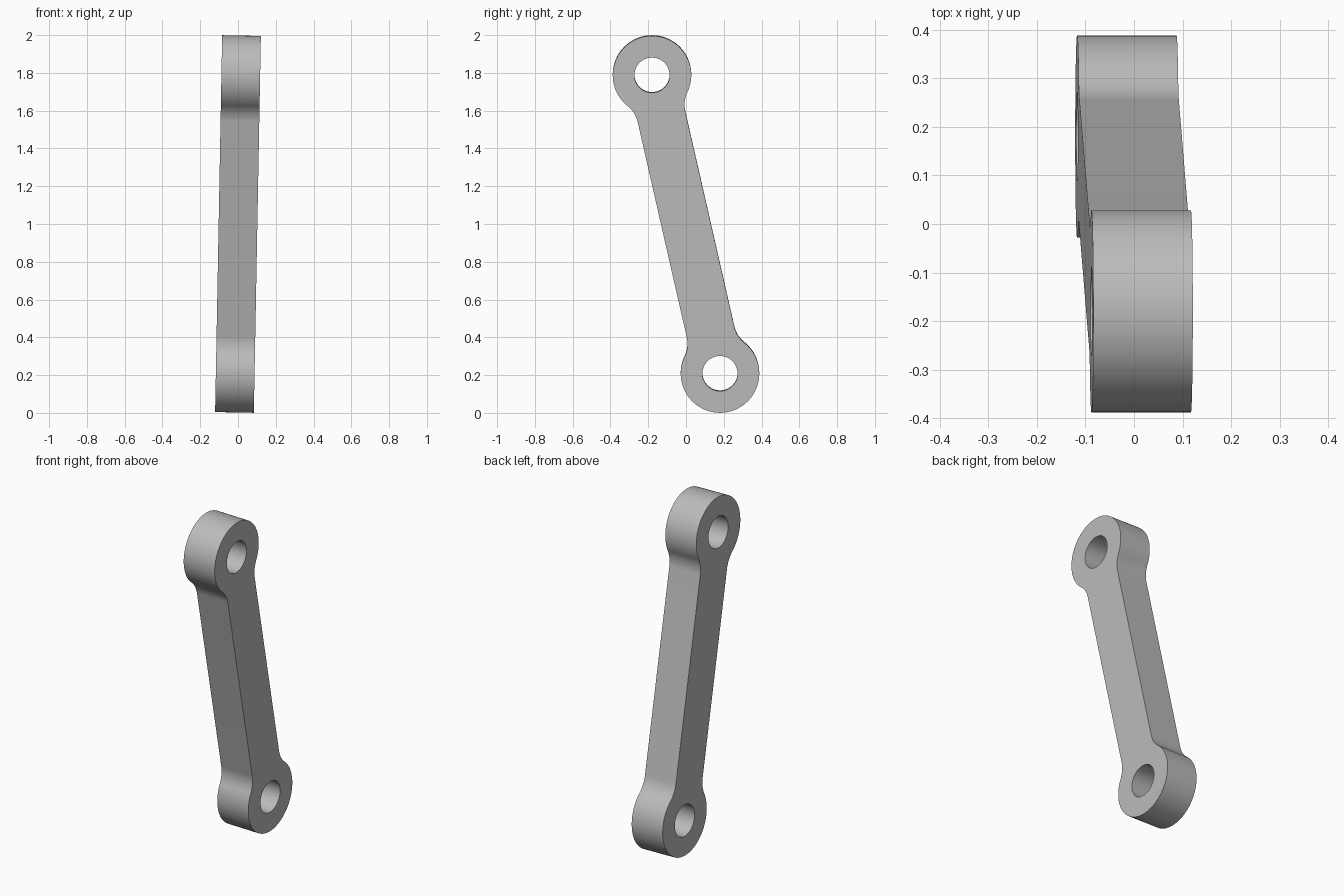
import bpy, bmesh
from math import sin, cos, pi, sqrt, atan2, tau
from mathutils import Vector

cube = bpy.data.objects.get("Cube")
if cube:
    bpy.data.objects.remove(cube)

HALF_LENGTH = 0.81   # middle of the link to each eye centre
EYE_R = 0.208
HOLE_R = 0.093
BAR_W = 0.129        # half width of the bar
FILLET_R = 0.15
THICKNESS = 0.205


def arc(cx, cz, r, start, end, steps):
    return [Vector((cx + r * cos(start + (end - start) * i / steps),
                    cz + r * sin(start + (end - start) * i / steps)))
            for i in range(steps + 1)]


# Material
grey = bpy.data.materials.new("plain grey")
grey.use_nodes = True
colour = (0.5, 0.5, 0.5, 1)
grey.diffuse_color = colour
grey.node_tree.nodes["Principled BSDF"].inputs["Base Color"].default_value = colour

# Upper half of the outline: right fillet, eye, left fillet
drop = sqrt((EYE_R + FILLET_R) ** 2 - (BAR_W + FILLET_R) ** 2)
lean = atan2(drop, BAR_W + FILLET_R)
fillet = arc(BAR_W + FILLET_R, HALF_LENGTH - drop, FILLET_R, pi, pi - lean, 14)
eye = arc(0, HALF_LENGTH, EYE_R, -lean, pi + lean, 72)
upper = fillet + eye[1:-1] + [Vector((-p.x, p.y)) for p in reversed(fillet)]
outline = upper + [-p for p in upper]
holes = [arc(0, side * HALF_LENGTH, HOLE_R, 0, tau, 64)[:-1] for side in (1, -1)]

# Flat plate with two holes, extruded to the full thickness
bm = bmesh.new()
edges = []
for loop in [outline] + holes:
    verts = [bm.verts.new((-THICKNESS / 2, p.x, p.y)) for p in loop]
    edges += [bm.edges.new((a, b)) for a, b in zip(verts, verts[1:] + verts[:1])]
bmesh.ops.triangle_fill(bm, edges=edges, use_beauty=True, use_dissolve=False)
raised = bmesh.ops.extrude_face_region(bm, geom=bm.faces[:], use_keep_orig=True)
bmesh.ops.translate(bm, vec=(THICKNESS, 0, 0),
                    verts=[g for g in raised["geom"] if isinstance(g, bmesh.types.BMVert)])
bmesh.ops.recalc_face_normals(bm, faces=bm.faces[:])
mesh = bpy.data.meshes.new("link_arm")
bm.to_mesh(mesh)
bm.free()
mesh.materials.append(grey)

# Leaning link arm
link = bpy.data.objects.new("link_arm", mesh)
bpy.context.collection.objects.link(link)
link.location = (0, 0, 1)
link.rotation_euler = (atan2(0.18, 0.79), 0.0187, 0)
bpy.context.view_layer.objects.active = link
link.select_set(True)
bpy.ops.object.shade_smooth_by_angle()
